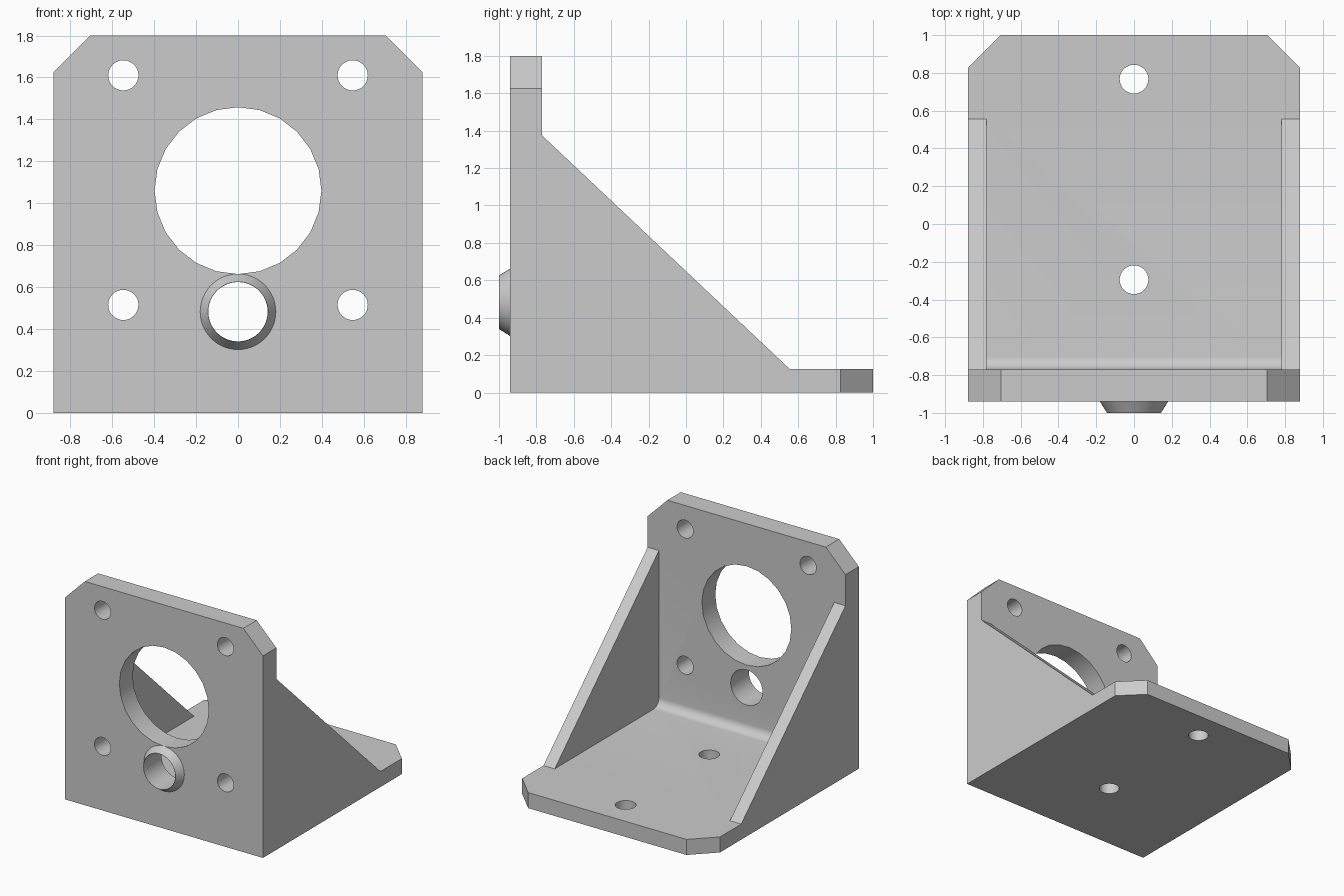
import bpy, bmesh, math
from mathutils import Vector, Matrix

cube = bpy.data.objects.get("Cube")
if cube:
    bpy.data.objects.remove(cube, do_unlink=True)

grey = bpy.data.materials.new("bracket grey")
grey.use_nodes = True
COLOUR = (0.6, 0.6, 0.6, 1)
grey.diffuse_color = COLOUR
grey.node_tree.nodes["Principled BSDF"].inputs["Base Color"].default_value = COLOUR

W, FRONT, INNER, BACK = 0.88, -0.94, -0.77, 1.0
TOP, FLOOR, CHAMFER = 1.8, 0.125, 0.175
RIB_TOP, RIB_END, RIB_X = 1.375, 0.555, 0.78


def finish(name, bm):
    bmesh.ops.recalc_face_normals(bm, faces=bm.faces)
    mesh = bpy.data.meshes.new(name)
    bm.to_mesh(mesh)
    bm.free()
    mesh.materials.append(grey)
    ob = bpy.data.objects.new(name, mesh)
    bpy.context.collection.objects.link(ob)
    return ob


def prism(name, profile, half_width):
    """Extrude a (y, z) profile across x, centred."""
    bm = bmesh.new()
    face = bm.faces.new([bm.verts.new((-half_width, y, z)) for y, z in profile])
    out = bmesh.ops.extrude_face_region(bm, geom=[face])
    verts = [g for g in out["geom"] if isinstance(g, bmesh.types.BMVert)]
    bmesh.ops.translate(bm, verts=verts, vec=(2 * half_width, 0, 0))
    return finish(name, bm)


def cylinder(name, centre, axis, length, r_start, r_end, sides):
    """Cylinder or cone along an axis, starting radius on the negative side."""
    turn = Vector((0, 0, 1)).rotation_difference(Vector(axis)).to_matrix().to_4x4()
    bm = bmesh.new()
    bmesh.ops.create_cone(bm, cap_ends=True, segments=sides, radius1=r_start,
                          radius2=r_end, depth=length,
                          matrix=Matrix.Translation(centre) @ turn)
    return finish(name, bm)


def combine(target, tool, operation="DIFFERENCE"):
    mod = target.modifiers.new(tool.name, "BOOLEAN")
    mod.operation, mod.solver, mod.object = operation, "EXACT", tool
    bpy.context.view_layer.objects.active = target
    bpy.ops.object.modifier_apply(modifier=mod.name)
    bpy.data.objects.remove(tool, do_unlink=True)


# Solid L-shaped body with sloping sides
body = prism("angle_bracket", [
    (FRONT, 0), (BACK, 0), (BACK, FLOOR), (RIB_END, FLOOR),
    (INNER, RIB_TOP), (INNER, TOP), (FRONT, TOP)], W)

# Clipped corners of the upright plate and the base
bevel_bm = bmesh.new()
bevel_bm.from_mesh(body.data)
corners = [e for e in bevel_bm.edges if False]
bevel_bm.free()
for side in (-1, 1):
    for centre in ((side * W, (FRONT + INNER) / 2, TOP), (side * W, BACK, FLOOR / 2)):
        bm = bmesh.new()
        upright = centre[2] == TOP
        size = CHAMFER * math.sqrt(2)
        turn = Matrix.Rotation(math.pi / 4, 4, "Y" if upright else "Z")
        bmesh.ops.create_cube(bm, size=size, matrix=Matrix.Translation(centre) @ turn)
        combine(body, finish("corner_cutter", bm))

# Pocket between the side ribs, with a rounded inner bend
R = 0.07
bend = [(INNER + R - R * math.cos(a), FLOOR + R - R * math.sin(a))
        for a in (i * math.pi / 16 for i in range(9))]
pocket = [(INNER, RIB_TOP)] + bend + [(RIB_END, FLOOR), (0.7, 1.5)]
combine(body, prism("pocket_cutter", pocket, RIB_X))

# Tapered collar on the front
BORE_Z = 0.4825
combine(body, cylinder("collar", (0, -0.96, BORE_Z), (0, 1, 0), 0.08, 0.143, 0.193, 48),
        "UNION")

# Bores and screw holes in the upright plate
holes = [(0, 1.06, 0.398, 24), (0, BORE_Z, 0.1415, 48)]
holes += [(x, z, 0.072, 32) for x in (-0.547, 0.547) for z in (0.515, 1.61)]
for x, z, r, sides in holes:
    combine(body, cylinder("bore_cutter", (x, -0.87, z), (0, 1, 0), 0.4, r, r, sides))

# Screw holes in the base
for y in (-0.295, 0.767):
    combine(body, cylinder("base_cutter", (0, y, 0.06), (0, 0, 1), 0.3, 0.076, 0.076, 32))

bpy.ops.object.select_all(action="DESELECT")
body.select_set(True)
bpy.context.view_layer.objects.active = body
bpy.ops.object.shade_smooth_by_angle(angle=math.radians(30))
